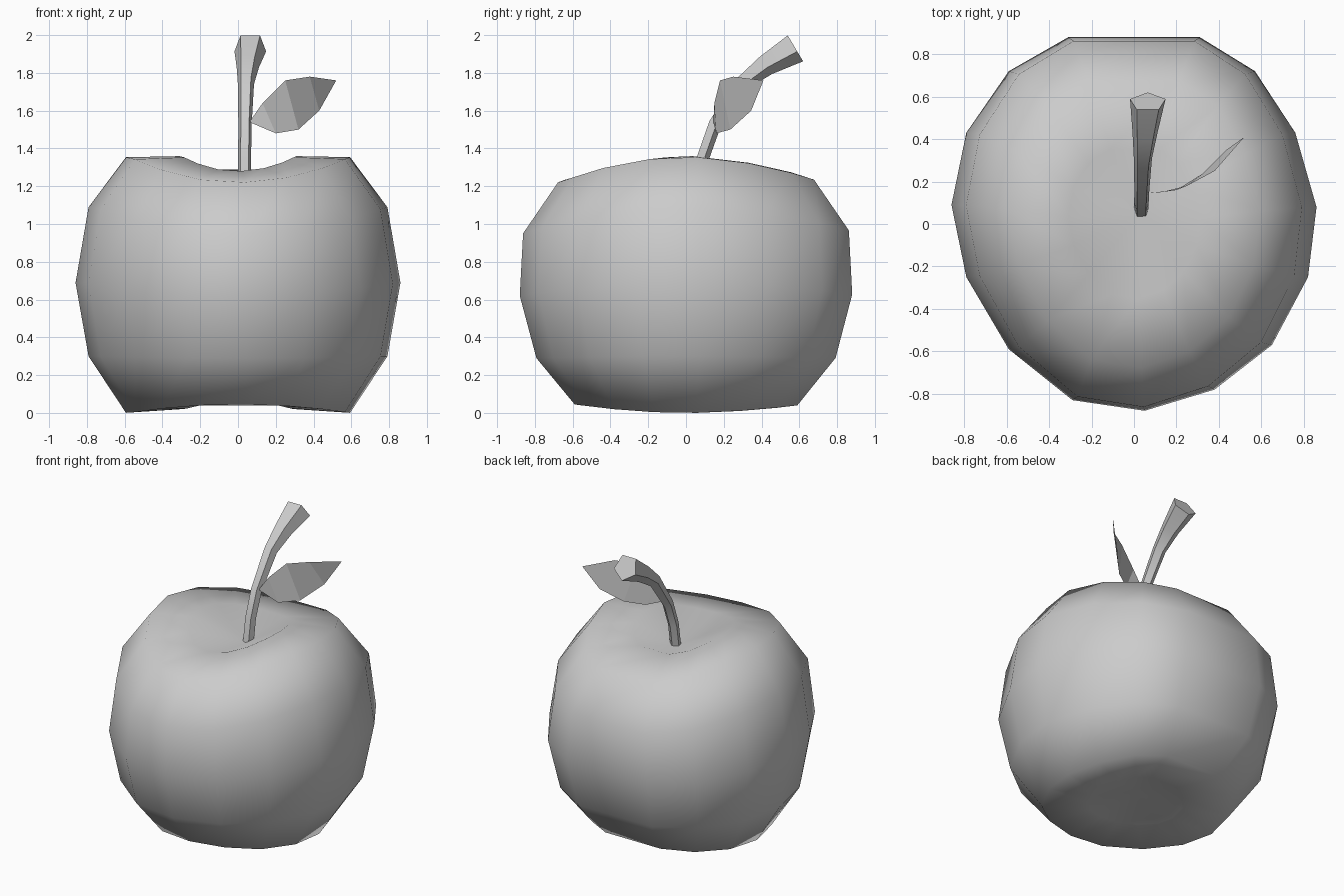
import bpy, bmesh, math
from mathutils import Vector

if "Cube" in bpy.data.objects:
    bpy.data.objects.remove(bpy.data.objects["Cube"])

grey = bpy.data.materials.new("plain grey")
grey.use_nodes = True
colour = (0.6, 0.6, 0.6, 1)
grey.diffuse_color = colour
grey.node_tree.nodes["Principled BSDF"].inputs["Base Color"].default_value = colour


def finish(name, bm, smooth):
    mesh = bpy.data.meshes.new(name)
    for f in bm.faces:
        f.smooth = smooth
    bm.to_mesh(mesh)
    bm.free()
    mesh.materials.append(grey)
    obj = bpy.data.objects.new(name, mesh)
    bpy.context.collection.objects.link(obj)
    return obj


def bridge(bm, a, b):
    n = len(a)
    for i in range(n):
        j = (i + 1) % n
        bm.faces.new((a[i], a[j], b[j], b[i]))


def fan(bm, ring, point):
    tip = bm.verts.new(point)
    for i in range(len(ring)):
        bm.faces.new((ring[i], ring[(i + 1) % len(ring)], tip))


# Fruit: one plan outline, scaled through rings that rise on the two side lobes
outline = [(0.86, 0.08), (0.76, 0.43), (0.57, 0.72), (0.31, 0.88), (-0.31, 0.88),
           (-0.59, 0.72), (-0.79, 0.43), (-0.86, 0.09), (-0.79, -0.25), (-0.59, -0.59),
           (-0.29, -0.83), (0.05, -0.88), (0.38, -0.78), (0.65, -0.57), (0.82, -0.25)]
# x scale, y scale, height at the sides, height at front and back
rings = [(0.34, 0.34, 0.02, 0.06), (0.69, 0.67, 0.0, 0.045), (0.92, 0.9, 0.3, 0.29),
         (1, 1, 0.69, 0.62), (0.92, 0.98, 1.09, 0.95), (0.69, 0.77, 1.355, 1.22),
         (0.36, 0.4, 1.36, 1.28)]
bm = bmesh.new()
loops = []
for sx, sy, side, end in rings:
    loop = []
    for x, y in outline:
        t = x * x / (x * x + y * y)
        loop.append(bm.verts.new((x * sx, y * sy, end + (side - end) * t)))
    loops.append(loop)
for a, b in zip(loops, loops[1:]):
    bridge(bm, a, b)
fan(bm, loops[0][::-1], (0, 0.03, 0.11))
fan(bm, loops[-1], (0.03, 0.05, 1.2))
finish("fruit", bm, True)

# Stem: five-sided tube that bends back and flares at the cut end
path = [(0.035, 0.06, 1.17, 0.036), (0.035, 0.09, 1.36, 0.036), (0.037, 0.15, 1.53, 0.037),
        (0.042, 0.3, 1.75, 0.045), (0.052, 0.42, 1.845, 0.062), (0.065, 0.575, 1.937, 0.088)]
bm = bmesh.new()
points = [Vector(p[:3]) for p in path]
loops = []
for i, p in enumerate(points):
    along = (points[min(i + 1, len(points) - 1)] - points[max(i - 1, 0)]).normalized()
    across = Vector((1, 0, 0))
    up = along.cross(across).normalized()
    loop = []
    for k in range(5):
        a = math.tau * k / 5 + math.pi / 2
        loop.append(bm.verts.new(p + path[i][3] * (across * math.cos(a) + up * math.sin(a))))
    loops.append(loop)
for a, b in zip(loops, loops[1:]):
    bridge(bm, a, b)
bm.faces.new(loops[0][::-1])
bm.faces.new(loops[-1])
stem = finish("stem", bm, True)
bpy.context.view_layer.objects.active = stem
stem.select_set(True)
bpy.ops.object.shade_smooth_by_angle(angle=math.radians(50))
stem.select_set(False)

# Leaf: thin curled blade between an upper and a lower edge
upper = [(0.13, 0.15, 1.64), (0.25, 0.18, 1.76), (0.38, 0.25, 1.78)]
lower = [(0.2, 0.16, 1.48), (0.32, 0.235, 1.5), (0.43, 0.345, 1.6)]
bm = bmesh.new()
top = [bm.verts.new(p) for p in upper]
low = [bm.verts.new(p) for p in lower]
root = bm.verts.new((0.06, 0.145, 1.54))
tip = bm.verts.new((0.52, 0.41, 1.76))
bm.faces.new((root, low[0], top[0]))
for i in range(2):
    bm.faces.new((low[i], low[i + 1], top[i + 1], top[i]))
bm.faces.new((low[2], tip, top[2]))
finish("leaf", bm, False)
